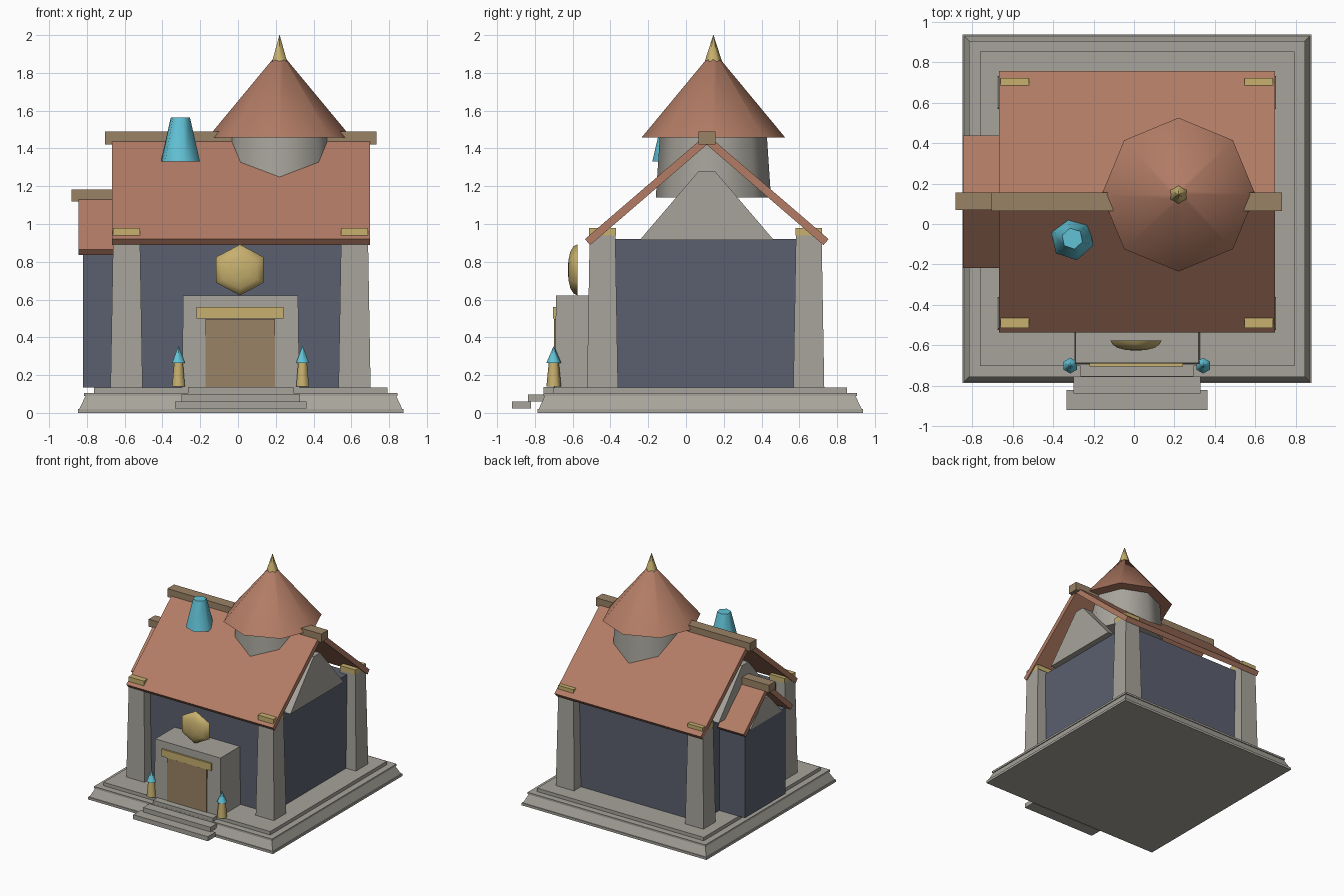
import bpy, math
from mathutils import Matrix

cube = bpy.data.objects.get("Cube")
if cube:
    bpy.data.objects.remove(cube, do_unlink=True)


def material(name, r, g, b):
    """Flat material from 8-bit display values, stored as linear."""
    lin = [((c / 255 + 0.055) / 1.055) ** 2.4 for c in (r, g, b)] + [1]
    m = bpy.data.materials.new(name)
    m.use_nodes = True
    m.diffuse_color = lin
    m.node_tree.nodes["Principled BSDF"].inputs["Base Color"].default_value = lin
    return m


stone = material("pale stone", 167, 164, 155)
tile = material("clay tile", 178, 124, 101)
slate = material("slate wall", 91, 96, 110)
gold = material("dull gold", 199, 176, 110)
wood = material("brown wood", 154, 130, 102)
cyan = material("cyan crystal", 97, 193, 213)

CX, CY = 0.015, 0.075     # middle of the plinth
RIDGE = 0.11              # y of both roof ridges


def add(name, verts, faces, mat, smooth=False):
    me = bpy.data.meshes.new(name)
    me.from_pydata(verts, [], faces)
    me.materials.append(mat)
    if smooth:
        me.shade_smooth()
        me.set_sharp_from_angle(angle=math.radians(62))
    ob = bpy.data.objects.new(name, me)
    bpy.context.collection.objects.link(ob)
    return ob


def rings(name, loops, mat, smooth=False):
    """Skin a stack of equal loops and cap both ends."""
    n = len(loops[0])
    faces = [tuple(reversed(range(n)))]
    for k in range(len(loops) - 1):
        for i in range(n):
            a, b = k * n + i, k * n + (i + 1) % n
            faces.append((a, b, b + n, a + n))
    faces.append(tuple(range((len(loops) - 1) * n, len(loops) * n)))
    return add(name, [v for loop in loops for v in loop], faces, mat, smooth)


def box(name, x, y, z, mat, taper=0.0):
    """Box from (low, high) ranges; the top shrinks by taper on each side."""
    loops = []
    for h, t in zip(z, (0, taper)):
        x0, x1, y0, y1 = x[0] + t, x[1] - t, y[0] + t, y[1] - t
        loops.append([(x0, y0, h), (x1, y0, h), (x1, y1, h), (x0, y1, h)])
    return rings(name, loops, mat)


def lathe(name, loc, profile, sides, mat, turn=0.0):
    """Faceted turned shape from (radius, height) pairs."""
    loops = []
    for r, h in profile:
        angles = [math.radians(90 + turn) + math.tau * i / sides for i in range(sides)]
        loops.append([(r * math.cos(a), r * math.sin(a), h) for a in angles])
    ob = rings(name, loops, mat, True)
    ob.location = loc
    return ob


def extrude_x(name, profile, x0, x1, mat):
    """Extrude a counter-clockwise y-z outline along x."""
    return rings(name, [[(x, y, z) for y, z in profile] for x in (x0, x1)], mat)


def gable_roof(name, x0, x1, half, eave, apex, thick):
    """Hollow pitched roof with eaves cut square to the slope."""
    run, rise = half, apex - eave
    length = math.hypot(run, rise)
    dy, dz = thick * rise / length, thick * run / length
    drop = thick * length / run
    outline = [(-half + dy, eave - dz), (0, apex - drop), (half - dy, eave - dz),
               (half, eave), (0, apex), (-half, eave)]
    # two slabs, so that every cap is convex
    for side, ids in (("front", (0, 1, 4, 5)), ("back", (1, 2, 3, 4))):
        extrude_x(f"{name}_{side}", [(RIDGE + outline[i][0], outline[i][1]) for i in ids],
                  x0, x1, tile)


def gable(name, x0, x1, half, top_half, z0, z1):
    extrude_x(name, [(RIDGE - half, z0), (RIDGE + half, z0),
                     (RIDGE + top_half, z1), (RIDGE - top_half, z1)], x0, x1, stone)


# Plinth
def around(h):
    return (CX - h, CX + h), (CY - h, CY + h)


box("plinth_foot", *around(0.862), (0, 0.02), stone)
box("plinth_slope", *around(0.855), (0.02, 0.095), stone, 0.035)
box("plinth_lip", *around(0.83), (0.09, 0.106), stone)
box("plinth_top", *around(0.777), (0.1, 0.135), stone)

# Entrance steps
for i in range(3):
    half, front = 0.348 - 0.034 * i, -0.92 + 0.083 * i
    box(f"step_{i + 1}", (CX - half, CX + half), (front, front + 0.1),
        (0.022 + 0.038 * i, 0.06 + 0.038 * i), stone)

# Main walls, corner posts and gold caps
box("main_walls", (-0.58, 0.61), (-0.43, 0.64), (0.135, 0.92), slate)
for sx, px in (("right", -0.59), ("left", 0.617)):
    for sy, py in (("front", -0.442), ("back", 0.65)):
        box(f"{sy}_{sx}_post", (px - 0.085, px + 0.085), (py - 0.082, py + 0.082),
            (0.135, 0.94), stone, 0.014)
        box(f"{sy}_{sx}_cap", (px - 0.071, px + 0.071), (py - 0.071, py + 0.071),
            (0.94, 0.98), gold)

# Main roof
gable_roof("main_roof", -0.667, 0.698, 0.645, 0.92, 1.475, 0.042)
gable("left_gable", 0.58, 0.66, 0.355, 0.043, 0.915, 1.28)
gable("right_gable", -0.63, -0.55, 0.355, 0.043, 0.915, 1.28)
box("ridge_beam", (-0.705, 0.732), (0.065, 0.155), (1.42, 1.49), wood)

# Side annex
box("annex_walls", (-0.82, -0.56), (-0.155, 0.385), (0.135, 0.86), slate)
gable_roof("annex_roof", -0.845, -0.6, 0.328, 0.865, 1.165, 0.04)
gable("annex_gable", -0.825, -0.77, 0.21, 0.03, 0.855, 1.05)
box("annex_ridge_beam", (-0.882, -0.62), (0.07, 0.155), (1.12, 1.183), wood)

# Porch with door, lintel and medallion
box("porch", (-0.297, 0.325), (-0.695, -0.42), (0.135, 0.622), stone, 0.007)
box("door", (-0.172, 0.197), (-0.699, -0.66), (0.135, 0.497), wood)
box("lintel", (-0.22, 0.242), (-0.704, -0.66), (0.5, 0.56), gold)
medallion = lathe("medallion", (0.01, -0.575, 0.757),
                  [(0.135, 0), (0.125, 0.02), (0.098, 0.037), (0.055, 0.047), (0.008, 0.051)],
                  6, gold)
medallion.rotation_euler.x = math.pi / 2
medallion.scale.x = 1.08

# Lamps beside the steps
for side, x in (("right", -0.315), ("left", 0.342)):
    lathe(f"{side}_lamp_post", (x, -0.7, 0), [(0.039, 0.14), (0.026, 0.275)], 6, gold)
    lathe(f"{side}_lamp_flame", (x, -0.7, 0), [(0.039, 0.265), (0.002, 0.352)], 6, cyan)

# Tower through the roof
tower = (0.22, 0.145, 0)
lathe("tower_drum", tower, [(0.305, 1.14), (0.283, 1.47)], 8, stone)
lathe("tower_roof", tower, [(0.38, 1.458), (0.03, 1.88)], 8, tile)
lathe("tower_finial", tower, [(0.046, 1.86), (0.001, 2.0)], 6, gold)

# Crystal chimney
lathe("crystal_chimney", (-0.305, -0.072, 0), [(0.109, 1.33), (0.053, 1.565)], 6, cyan, 12)
